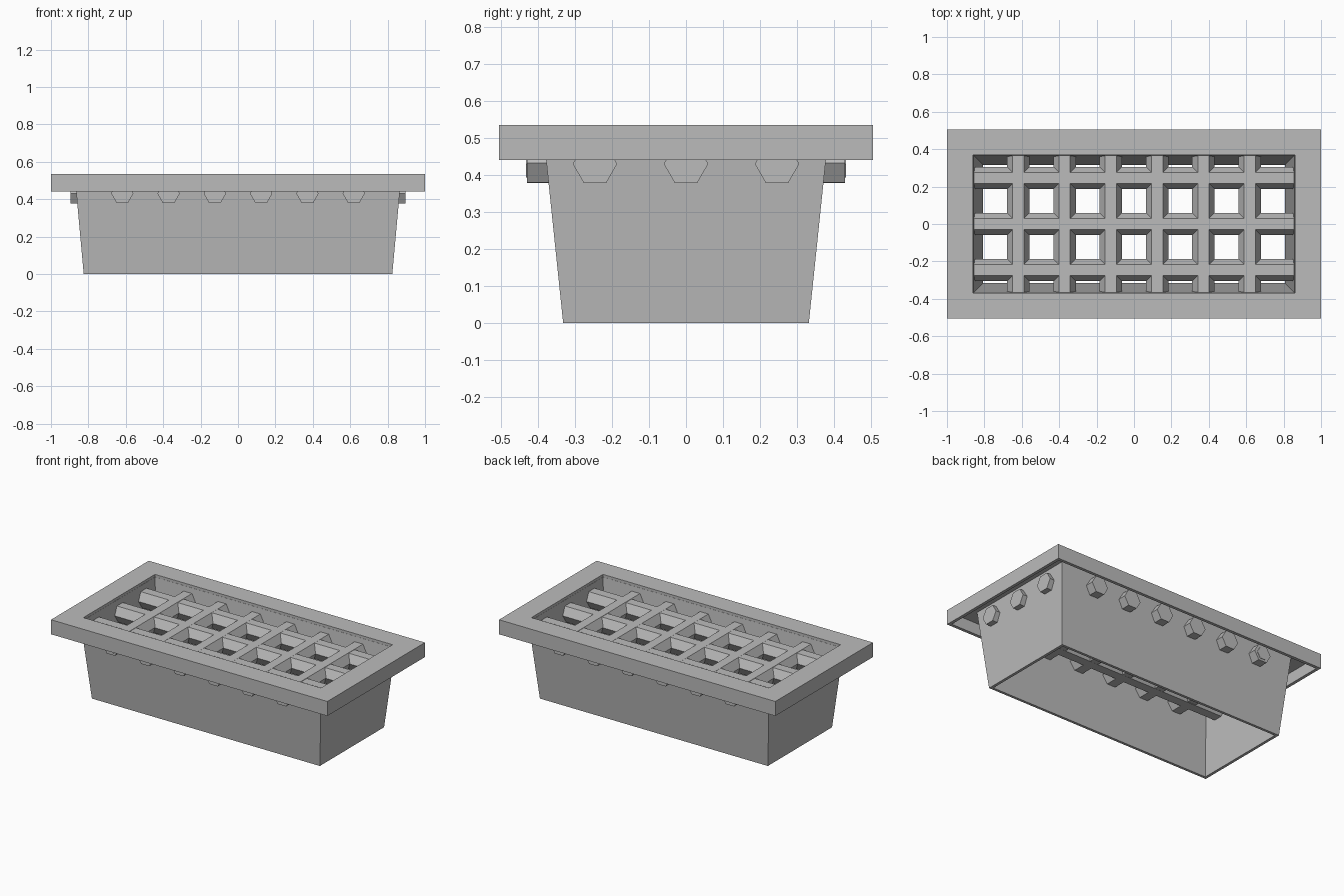
import bpy
import bmesh
from math import pi
from mathutils import Matrix

cube = bpy.data.objects.get("Cube")
if cube:
    bpy.data.objects.remove(cube, do_unlink=True)

grey = bpy.data.materials.new("cast grey")
grey.use_nodes = True
colour = (0.5, 0.5, 0.5, 1)
grey.diffuse_color = colour
grey.node_tree.nodes["Principled BSDF"].inputs["Base Color"].default_value = colour


def add_object(name, bm):
    bmesh.ops.recalc_face_normals(bm, faces=bm.faces)
    mesh = bpy.data.meshes.new(name)
    bm.to_mesh(mesh)
    bm.free()
    mesh.materials.append(grey)
    obj = bpy.data.objects.new(name, mesh)
    bpy.context.collection.objects.link(obj)
    return obj


def rectangular_ring(name, profile):
    """Sweep a closed profile of (half x, half y, z) round a rectangle."""
    bm = bmesh.new()
    corners = [(-1, -1), (1, -1), (1, 1), (-1, 1)]
    loops = [[bm.verts.new((sx * hx, sy * hy, z)) for sx, sy in corners]
             for hx, hy, z in profile]
    for i, a in enumerate(loops):
        b = loops[(i + 1) % len(loops)]
        for k in range(4):
            n = (k + 1) % 4
            bm.faces.new((a[k], a[n], b[n], b[k]))
    return add_object(name, bm)


def hex_bar(name, axis, offset, half_length, radius=0.06, z=0.43):
    """Six-sided bar along x or y, with flat top and bottom."""
    bm = bmesh.new()
    bmesh.ops.create_cone(bm, cap_ends=True, segments=6, radius1=radius,
                          radius2=radius, depth=2 * half_length)
    # stand the cone on its corner direction, then lay it along the axis
    bm.transform(Matrix.Rotation(pi / 6, 4, "Z"))
    top = max(v.co.y for v in bm.verts)
    if top > radius * 0.95:
        bm.transform(Matrix.Rotation(pi / 6, 4, "Z"))
    bm.transform(Matrix.Rotation(pi / 2, 4, "X"))
    if axis == "x":
        bm.transform(Matrix.Rotation(pi / 2, 4, "Z"))
    place = (0, offset, z) if axis == "x" else (offset, 0, z)
    bm.transform(Matrix.Translation(place))
    return add_object(name, bm)


# Tapered open sleeve
rectangular_ring("sleeve", [
    (0.825, 0.332, 0), (0.872, 0.386, 0.518),
    (0.859, 0.369, 0.518), (0.807, 0.315, 0)])

# Flange, hollow underneath with a turned-down rim
rectangular_ring("flange", [
    (0.86, 0.37, 0.535), (1, 0.505, 0.535), (1, 0.505, 0.44),
    (0.98, 0.485, 0.44), (0.98, 0.485, 0.515), (0.86, 0.37, 0.515)])

# Grid of bars poking through the sleeve
for i in range(3):
    hex_bar(f"long_bar_{i + 1}", "x", (i - 1) * 0.246, 0.895)
for i in range(6):
    lift = 0.002 if i in (0, 5) else 0.0005
    hex_bar(f"cross_bar_{i + 1}", "y", (i - 2.5) * 0.2475, 0.43, z=0.43 + lift)

# Thin core showing at the ends of the first cross bar
hex_bar("cross_bar_core", "y", -0.619, 0.433, radius=0.042)
